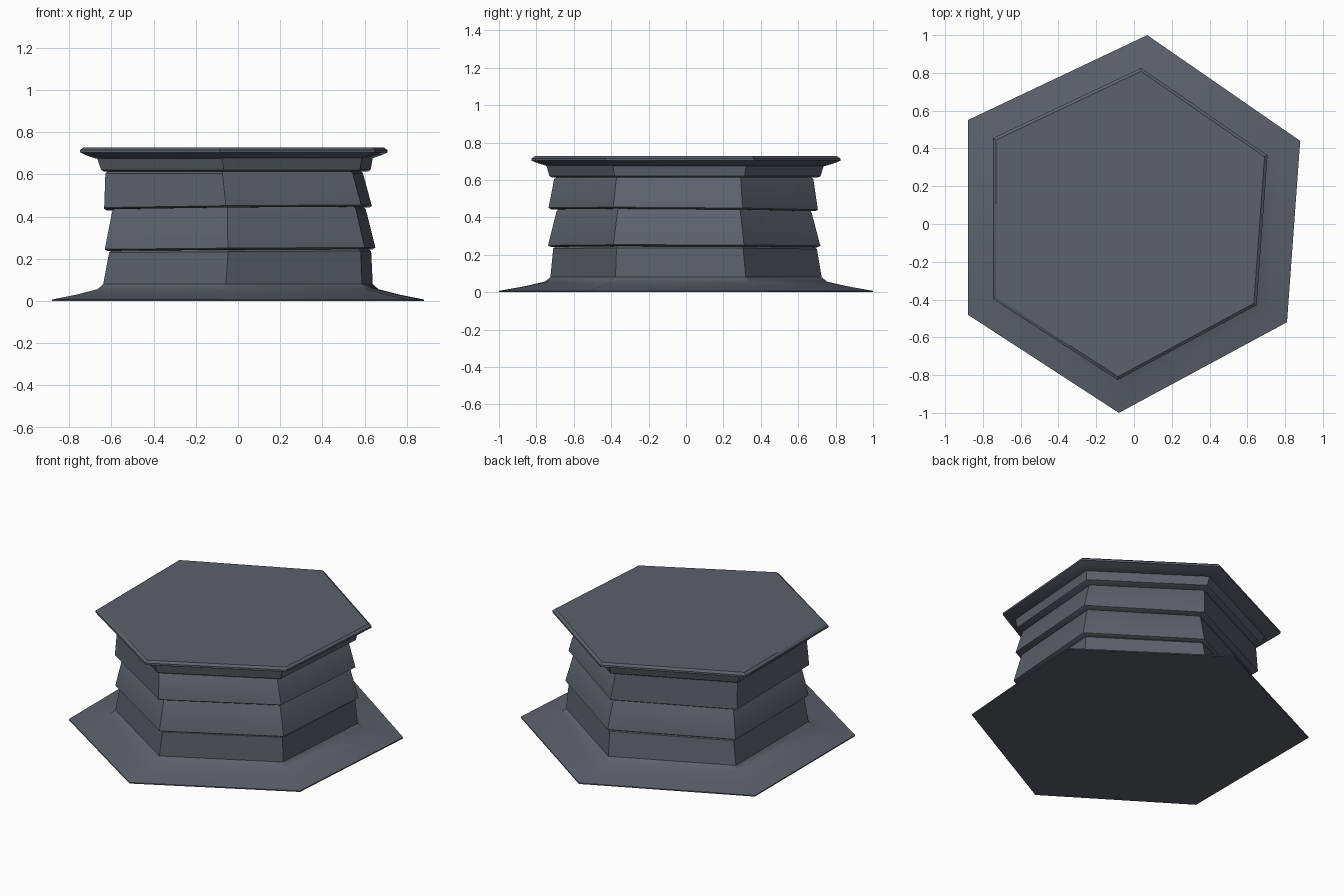
import bpy
import bmesh
from mathutils import Vector

cube = bpy.data.objects.get("Cube")
if cube:
    bpy.data.objects.remove(cube, do_unlink=True)

# Slate material
slate = bpy.data.materials.new("slate_grey")
slate.use_nodes = True
color = (0.110, 0.117, 0.150, 1)
slate.diffuse_color = color
bsdf = slate.node_tree.nodes["Principled BSDF"]
bsdf.inputs["Base Color"].default_value = color
bsdf.inputs["Roughness"].default_value = 0.8

# Slightly uneven hexagonal plan shared by every part
PLAN = [Vector(p) for p in ((0.07, 1.0), (0.88, 0.44), (0.81, -0.52),
                            (-0.08, -1.0), (-0.88, -0.48), (-0.88, 0.55))]


def hex_part(name, levels):
    """Loft the plan through levels of (z, scale, shift_x, shift_y, tilt_x, tilt_y)."""
    bm = bmesh.new()
    rings = []
    for z, scale, sx, sy, tx, ty in levels:
        ring = []
        for p in PLAN:
            x, y = p.x * scale + sx, p.y * scale + sy
            ring.append(bm.verts.new((x, y, z + tx * x + ty * y)))
        rings.append(ring)
    bm.faces.new(rings[0])
    bm.faces.new(rings[-1])
    n = len(PLAN)
    for low, high in zip(rings, rings[1:]):
        for i in range(n):
            j = (i + 1) % n
            bm.faces.new((low[i], low[j], high[j], high[i]))
    bmesh.ops.recalc_face_normals(bm, faces=bm.faces)
    mesh = bpy.data.meshes.new(name)
    bm.to_mesh(mesh)
    bm.free()
    mesh.materials.append(slate)
    obj = bpy.data.objects.new(name, mesh)
    bpy.context.collection.objects.link(obj)
    bpy.ops.object.select_all(action='DESELECT')
    obj.select_set(True)
    bpy.context.view_layer.objects.active = obj
    bpy.ops.object.shade_smooth_by_angle(angle=0.6)
    return obj


def tier(name, bottom, top):
    """A tapered block with small chamfers on both rims."""
    z, s, *rest = bottom
    z2, s2, *rest2 = top
    return hex_part(name, [(z, s - 0.014, *rest), (z + 0.008, s, *rest),
                           (z2 - 0.012, s2, *rest2), (z2, s2 - 0.014, *rest2)])


# Flared foot rising into the lowest block
hex_part("foot", [
    (0.0, 1.0, 0, 0, 0, 0),
    (0.007, 1.0, 0, 0, 0, 0),
    (0.03, 0.87, 0, 0, 0, 0),
    (0.056, 0.755, 0, 0, 0, 0),
    (0.08, 0.725, 0, 0, 0, 0),
    (0.232, 0.705, 0.01, -0.005, 0.007, -0.002),
    (0.244, 0.69, 0.01, -0.005, 0.007, -0.002),
])

# Stacked, slightly crooked blocks
tier("lower_block", (0.241, 0.728, 0.01, -0.01, 0.007, -0.002),
     (0.441, 0.682, 0.005, -0.01, 0.01, -0.008))
tier("upper_block", (0.438, 0.72, 0.0, -0.015, 0.01, -0.008),
     (0.616, 0.693, -0.018, -0.012, 0, 0))
tier("collar", (0.613, 0.725, -0.01, -0.005, 0, 0),
     (0.69, 0.742, -0.015, -0.005, 0, 0))

# Overhanging cap with a chamfered rim
cap_shift = (-0.02, 0, 0, 0)
hex_part("cap", [(0.675, 0.745, *cap_shift), (0.692, 0.80, *cap_shift),
                 (0.703, 0.826, *cap_shift), (0.715, 0.826, *cap_shift),
                 (0.727, 0.808, *cap_shift)])
